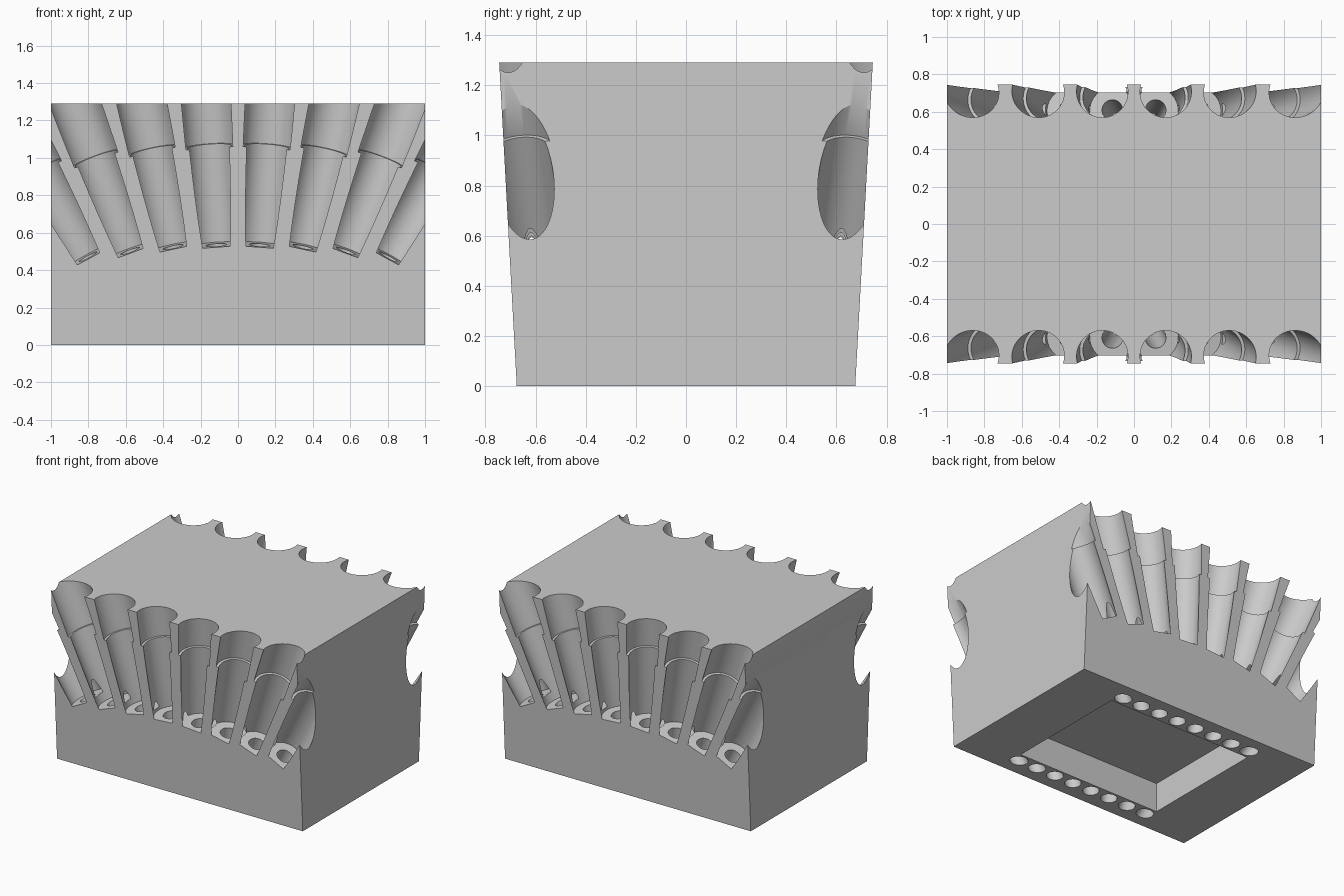
import bpy, bmesh, math
from mathutils import Vector, Matrix

cube = bpy.data.objects.get("Cube")
if cube:
    bpy.data.objects.remove(cube, do_unlink=True)

HEIGHT, HALF_BASE, HALF_TOP = 1.29, 0.675, 0.745
LEAN = 0.13  # outward lean of each bore

grey = bpy.data.materials.new("plain_grey")
grey.use_nodes = True
colour = (0.6, 0.6, 0.6, 1)
grey.diffuse_color = colour
grey.node_tree.nodes["Principled BSDF"].inputs["Base Color"].default_value = colour


def make_object(name, bm):
    bmesh.ops.recalc_face_normals(bm, faces=bm.faces)
    mesh = bpy.data.meshes.new(name)
    bm.to_mesh(mesh)
    bm.free()
    mesh.materials.append(grey)
    obj = bpy.data.objects.new(name, mesh)
    bpy.context.collection.objects.link(obj)
    return obj


def box(name, hx, hy_low, hy_high, z0, z1):
    bm = bmesh.new()
    bmesh.ops.create_cube(bm, size=2)
    for v in bm.verts:
        top = v.co.z > 0
        v.co = (v.co.x * hx, v.co.y * (hy_high if top else hy_low), z1 if top else z0)
    return make_object(name, bm)


def stepped_bore(name, base, direction):
    # drain hole, narrow bore and wide mouth turned about one axis
    profile = [(0, -.2), (.055, -.2), (.055, .54), (.12, .54),
               (.12, 1.07), (.137, 1.07), (.137, 2), (0, 2)]
    bm = bmesh.new()
    verts = [bm.verts.new((r, 0, z)) for r, z in profile]
    edges = [bm.edges.new(pair) for pair in zip(verts, verts[1:])]
    bmesh.ops.spin(bm, geom=verts + edges, cent=(0, 0, 0), axis=(0, 0, 1),
                   angle=math.tau, steps=64)
    bmesh.ops.remove_doubles(bm, verts=bm.verts, dist=1e-5)
    turn = direction.to_track_quat('Z', 'Y').to_matrix().to_4x4()
    bm.transform(Matrix.Translation(base) @ turn)
    return make_object(name, bm)


# tapered block
block = box("holder_block", 1, HALF_BASE, HALF_TOP, 0, HEIGHT)

# pocket underneath
cutters = [box("pocket_cutter", .59, .47, .47, -.2, .215)]

# fan of stepped bores along the front and back
for side in (-1, 1):
    for i in range(8):
        k = 2 * i - 7
        base = Vector((k * .078, side * .54, 0))
        direction = Vector((math.tan(math.radians(4.07 * k)), side * LEAN, 1))
        cutters.append(stepped_bore("bore_cutter", base, direction))

for cutter in cutters:
    cutter.hide_render = True
    mod = block.modifiers.new("cut", 'BOOLEAN')
    mod.operation = 'DIFFERENCE'
    mod.solver = 'EXACT'
    mod.object = cutter

# bake the cuts and drop the cutters
bpy.context.view_layer.update()
deps = bpy.context.evaluated_depsgraph_get()
result = bpy.data.meshes.new_from_object(block.evaluated_get(deps))
block.modifiers.clear()
block.data = result
for cutter in cutters:
    bpy.data.objects.remove(cutter, do_unlink=True)
result.materials.clear()
result.materials.append(grey)
for face in result.polygons:
    face.material_index = 0

for obj in bpy.context.selected_objects:
    obj.select_set(False)
block.select_set(True)
bpy.context.view_layer.objects.active = block
bpy.ops.object.shade_smooth_by_angle(angle=math.radians(30))
